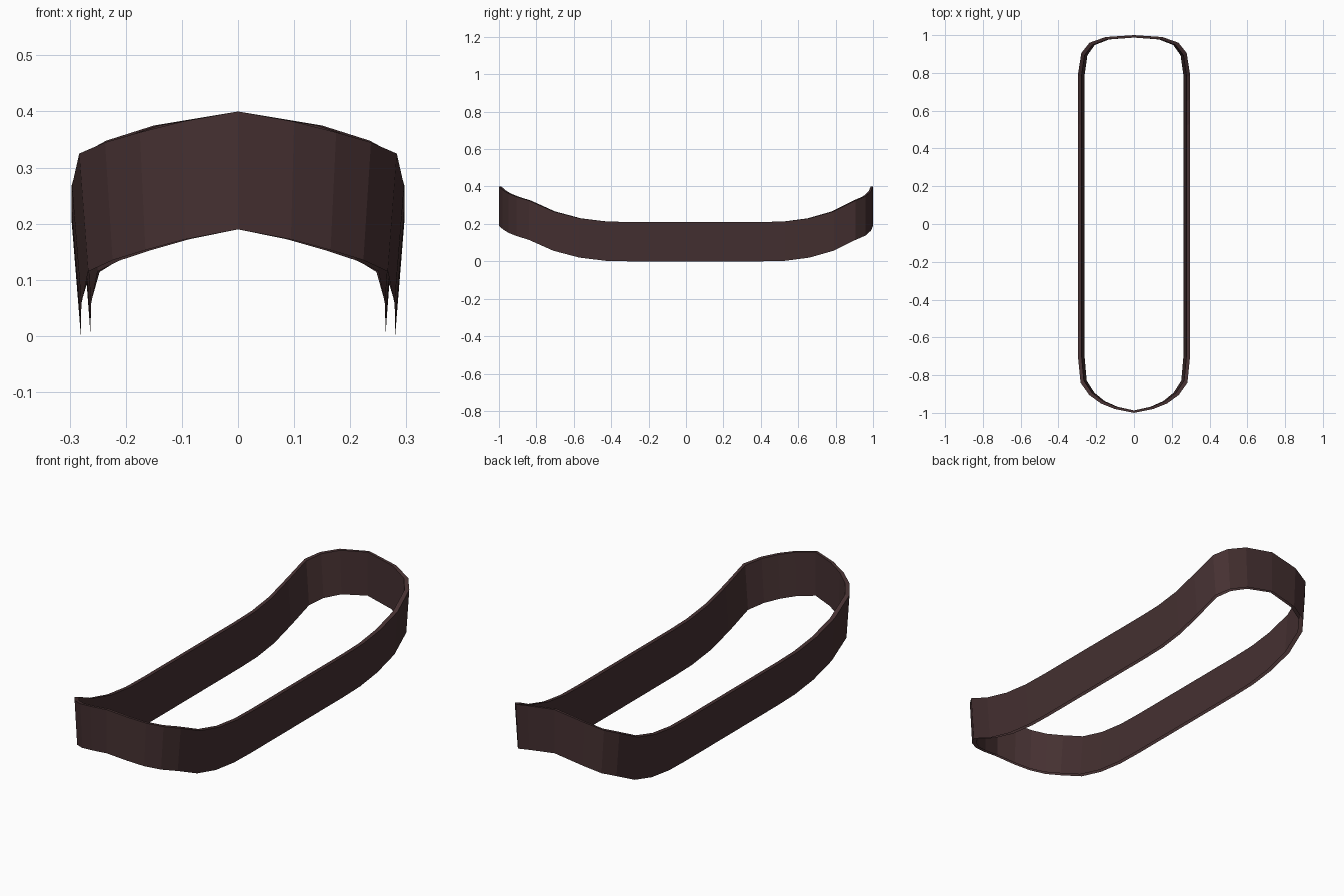
import bpy, bmesh

if "Cube" in bpy.data.objects:
    bpy.data.objects.remove(bpy.data.objects["Cube"])

# Half outline of the band, front centre to back centre: (x, y, bottom z)
HALF = [
    (0.0, -1.0, 0.19), (0.10, -0.98, 0.172), (0.175, -0.95, 0.153),
    (0.237, -0.905, 0.135), (0.283, -0.84, 0.115), (0.296, -0.71, 0.057),
    (0.297, -0.57, 0.02), (0.297, -0.43, 0.003), (0.297, -0.3, 0.0),
    (0.297, 0.4, 0.0), (0.297, 0.53, 0.003), (0.297, 0.66, 0.02),
    (0.297, 0.79, 0.057), (0.279, 0.905, 0.114), (0.235, 0.96, 0.138),
    (0.15, 0.99, 0.165), (0.0, 1.0, 0.19),
]
HEIGHT = 0.21
LEAN = 0.943               # walls lean inward towards the bottom
INNER = (0.938, 0.987)     # inner wall scale in x and y

outline = HALF + [(-x, y, z) for x, y, z in HALF[-2:0:-1]]

bm = bmesh.new()


def ring(sx, sy, dz):
    return [bm.verts.new((x * sx, y * sy, z + dz)) for x, y, z in outline]


# Outer wall, top rim and inner wall; the underside is open
rings = [
    ring(LEAN, 1, 0),
    ring(1, 1, HEIGHT),
    ring(INNER[0], INNER[1], HEIGHT),
    ring(LEAN * INNER[0], INNER[1], 0),
]
n = len(outline)
for a, b in zip(rings, rings[1:]):
    for i in range(n):
        j = (i + 1) % n
        bm.faces.new((a[i], a[j], b[j], b[i]))

mesh = bpy.data.meshes.new("curved_band")
bm.to_mesh(mesh)
bm.free()

# Dark brown material
mat = bpy.data.materials.new("dark brown")
mat.diffuse_color = (0.06, 0.03, 0.031, 1)
mat.use_nodes = True
mat.node_tree.nodes["Principled BSDF"].inputs["Base Color"].default_value = mat.diffuse_color
mesh.materials.append(mat)

band = bpy.data.objects.new("curved_band", mesh)
bpy.context.collection.objects.link(band)
